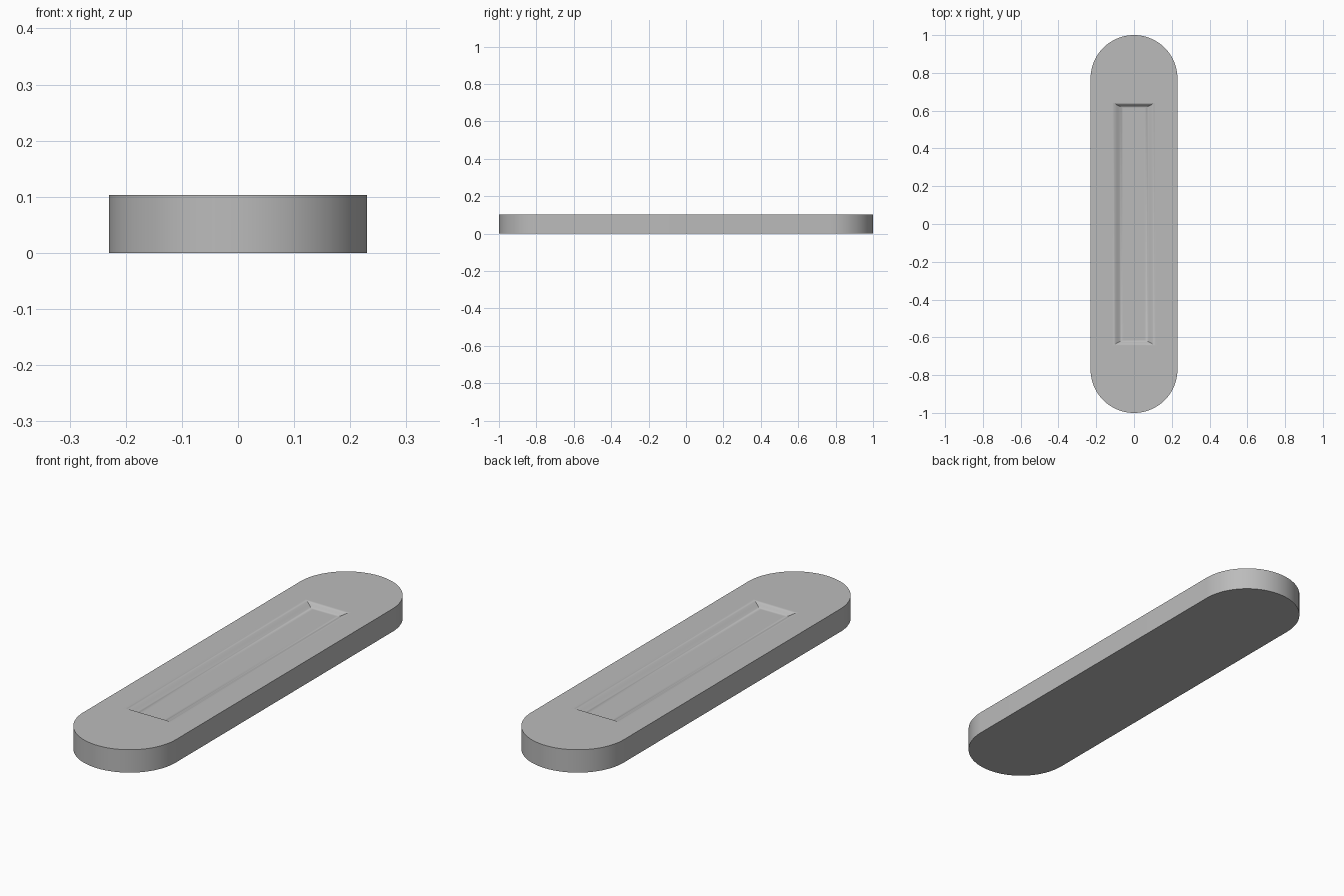
import bpy, bmesh, math

cube = bpy.data.objects.get("Cube")
if cube:
    bpy.data.objects.remove(cube, do_unlink=True)

RADIUS, LENGTH, HEIGHT = 0.23, 1.0, 0.103
ARC_STEPS = 48

gray = bpy.data.materials.new("plain gray")
gray.use_nodes = True
color = (0.5, 0.5, 0.5, 1)
gray.diffuse_color = color
gray.node_tree.nodes["Principled BSDF"].inputs["Base Color"].default_value = color

bm = bmesh.new()


def add_ring(points, z):
    return [bm.verts.new((x, y, z)) for x, y in points]


def bridge(a, b):
    n = len(a)
    for i in range(n):
        j = (i + 1) % n
        bm.faces.new((a[i], a[j], b[j], b[i]))


def ring_edges(ring):
    n = len(ring)
    found = []
    for i in range(n):
        pair = (ring[i], ring[(i + 1) % n])
        found.append(bm.edges.get(pair) or bm.edges.new(pair))
    return found


# Rounded-end outline, walls and underside
outline = []
for end in (1, -1):
    for i in range(ARC_STEPS + 1):
        a = math.pi * i / ARC_STEPS
        outline.append((end * RADIUS * math.cos(a),
                        end * (LENGTH - RADIUS + RADIUS * math.sin(a))))
bottom = add_ring(outline, 0)
top = add_ring(outline, HEIGHT)
bridge(bottom, top)
bm.faces.new(bottom[::-1])

# Finger recess: soft long sides, steeper ends
steps = 8
rings = []
for i in range(-1, steps + 2):
    t = i / steps
    s = min(max(t, 0), 1)
    hx, hy = 0.112 - 0.05 * t, 0.642 - 0.026 * t
    z = HEIGHT - 0.02 * s * s * (3 - 2 * s)
    rings.append(add_ring([(hx, -hy), (hx, hy), (-hx, hy), (-hx, -hy)], z))
for a, b in zip(rings, rings[1:]):
    bridge(a, b)
bm.faces.new(rings[-1])

# Flat top around the recess
bmesh.ops.triangle_fill(bm, edges=ring_edges(top) + ring_edges(rings[0]),
                        use_beauty=True, normal=(0, 0, 1))
bmesh.ops.recalc_face_normals(bm, faces=bm.faces)

mesh = bpy.data.meshes.new("recessed_pull")
bm.to_mesh(mesh)
bm.free()
mesh.materials.append(gray)
pull = bpy.data.objects.new("recessed_pull", mesh)
bpy.context.collection.objects.link(pull)
bpy.ops.object.select_all(action='DESELECT')
pull.select_set(True)
bpy.context.view_layer.objects.active = pull
bpy.ops.object.shade_smooth_by_angle(angle=math.radians(35))
